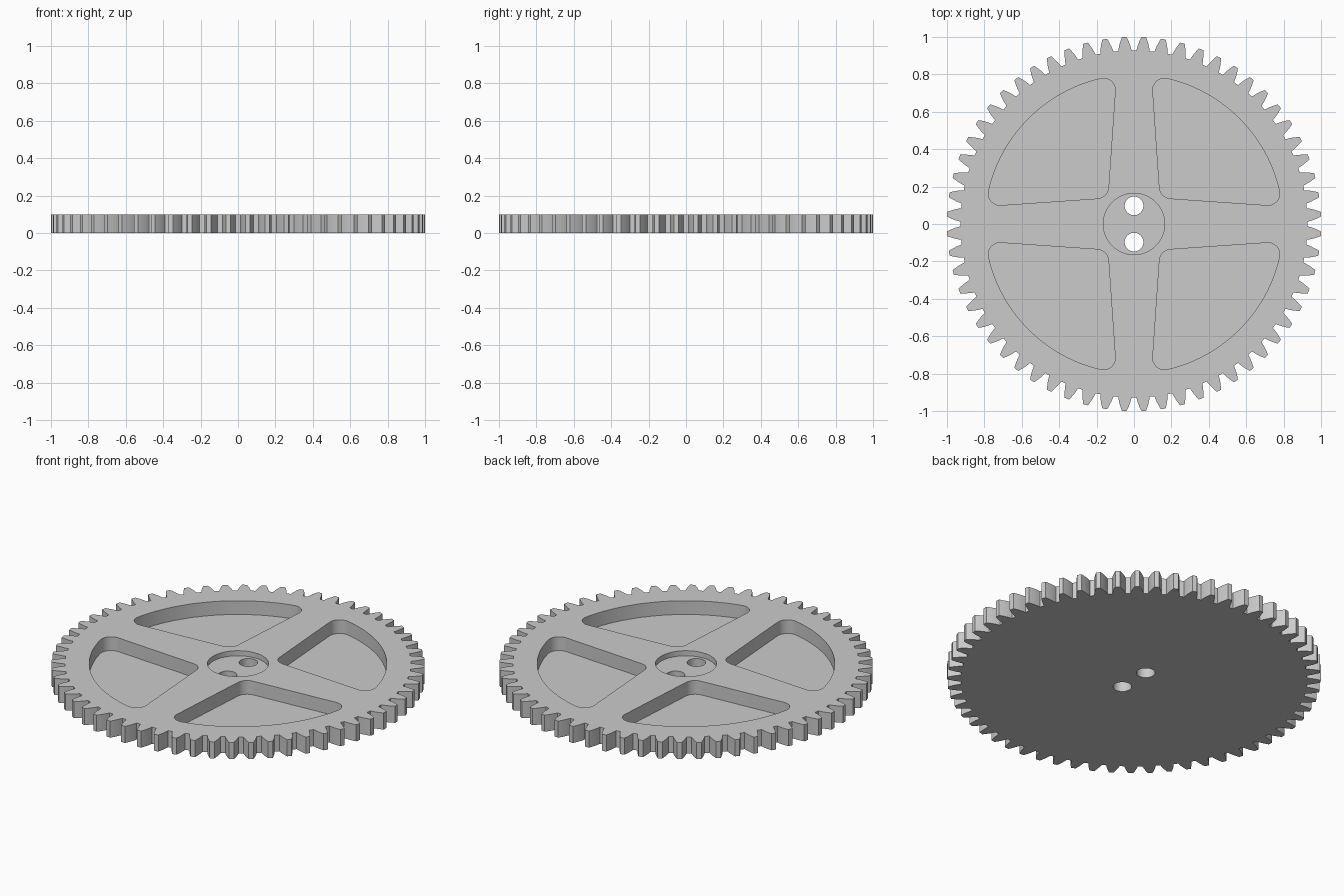
import bpy, bmesh, math
from math import pi, sin, cos, tan, acos, radians
from mathutils import Vector

if "Cube" in bpy.data.objects:
    bpy.data.objects.remove(bpy.data.objects["Cube"])

TEETH, TIP, H = 60, 1.0005, 0.098
MODULE = 2 * TIP / (TEETH + 2)
PITCH = MODULE * TEETH / 2
ROOT = PITCH - 1.25 * MODULE
BASE = PITCH * cos(radians(20))
POCKET_Z, HUB_Z = 0.017, 0.068


def inv(a):
    return tan(a) - a


def polar(r, a):
    return Vector((r * cos(a), r * sin(a)))


def arc(c, r, a0, a1, n):
    return [Vector(c) + polar(r, a0 + (a1 - a0) * i / n) for i in range(n + 1)]


# involute tooth outline, half a tooth off the axes
def gear_outline():
    radii = [ROOT + (TIP - ROOT) * i / 5 for i in range(6)]
    half = [pi / (2 * TEETH) + inv(radians(20)) - inv(acos(BASE / r)) for r in radii]
    flank = list(zip(radii, half))
    pts = []
    for t in range(TEETH):
        mid = (t + 0.5) * 2 * pi / TEETH
        pts += [polar(r, mid - h) for r, h in flank]
        pts += [polar(r, mid + h) for r, h in reversed(flank)]
    return pts


# pocket between two tapered spokes, all three corners rounded
def pocket_outline(turn, R=0.797, f=0.062, corner=0.14, taper=0.069):
    slope = math.atan(taper)
    # signed distance of a point from the spoke edge (lower side of the pocket)
    d = polar(1, -slope)
    n = Vector((-d.y, d.x))
    c0 = Vector((corner, corner))
    # inner fillet centre lies on the diagonal
    k = f / (n.x + n.y)
    inner = c0 + Vector((k, k))
    # outer fillet centre: f from the edge, R - f from the origin
    p = c0 + n * f
    b = p.dot(d)
    s = -b + math.sqrt(b * b - p.length_squared + (R - f) ** 2)
    outer = p + d * s
    a = math.atan2(outer.y, outer.x)
    mirror = Vector((outer.y, outer.x))
    lo = -pi / 2 - slope
    pts = arc(outer, f, lo, a, 10)
    pts += arc((0, 0), R, a, pi / 2 - a, 28)[1:-1]
    pts += arc(mirror, f, pi / 2 - a, pi + slope, 10)
    pts += arc(inner, f, pi + slope, 1.5 * pi - slope, 8)
    ca, sa = cos(turn), sin(turn)
    return [Vector((v.x * ca - v.y * sa, v.x * sa + v.y * ca)) for v in pts]


bm = bmesh.new()


def loop(pts, z):
    vs = [bm.verts.new((p.x, p.y, z)) for p in pts]
    es = [bm.edges.new((vs[i - 1], vs[i])) for i in range(len(vs))]
    return vs, es


# vertical wall between two heights; returns upper and lower edge loops
def wall(pts, z0, z1):
    lo, lo_e = loop(pts, z0)
    hi, hi_e = loop(pts, z1)
    for i in range(len(lo)):
        bm.faces.new((lo[i - 1], lo[i], hi[i], hi[i - 1]))
    return lo_e, hi_e


def fill(*loops):
    bmesh.ops.triangle_fill(bm, use_beauty=True, normal=(0, 0, 1),
                            edges=[e for l in loops for e in l])


def circle(c, r, n):
    return arc(c, r, 0, 2 * pi, n)[:-1]


# rim, pockets, hub recess and two shaft holes
rim_lo, rim_hi = wall(gear_outline(), 0, H)
pockets = [wall(pocket_outline(i * pi / 2), POCKET_Z, H) for i in range(4)]
hub_lo, hub_hi = wall(circle((0, 0), 0.164, 64), HUB_Z, H)
holes = [wall(circle((0, y), 0.05, 40), 0, HUB_Z) for y in (-0.097, 0.097)]

fill(rim_hi, hub_hi, *[p[1] for p in pockets])
for p in pockets:
    fill(p[0])
fill(hub_lo, *[h[1] for h in holes])
fill(rim_lo, *[h[0] for h in holes])
bmesh.ops.recalc_face_normals(bm, faces=bm.faces[:])

mesh = bpy.data.meshes.new("gear_wheel")
bm.to_mesh(mesh)
bm.free()
gear = bpy.data.objects.new("gear_wheel", mesh)
bpy.context.collection.objects.link(gear)

grey = bpy.data.materials.new("plain_grey")
grey.diffuse_color = (0.6, 0.6, 0.6, 1)
grey.use_nodes = True
grey.node_tree.nodes["Principled BSDF"].inputs["Base Color"].default_value = grey.diffuse_color
mesh.materials.append(grey)

bpy.context.view_layer.objects.active = gear
gear.select_set(True)
bpy.ops.object.shade_smooth_by_angle(angle=radians(25))
